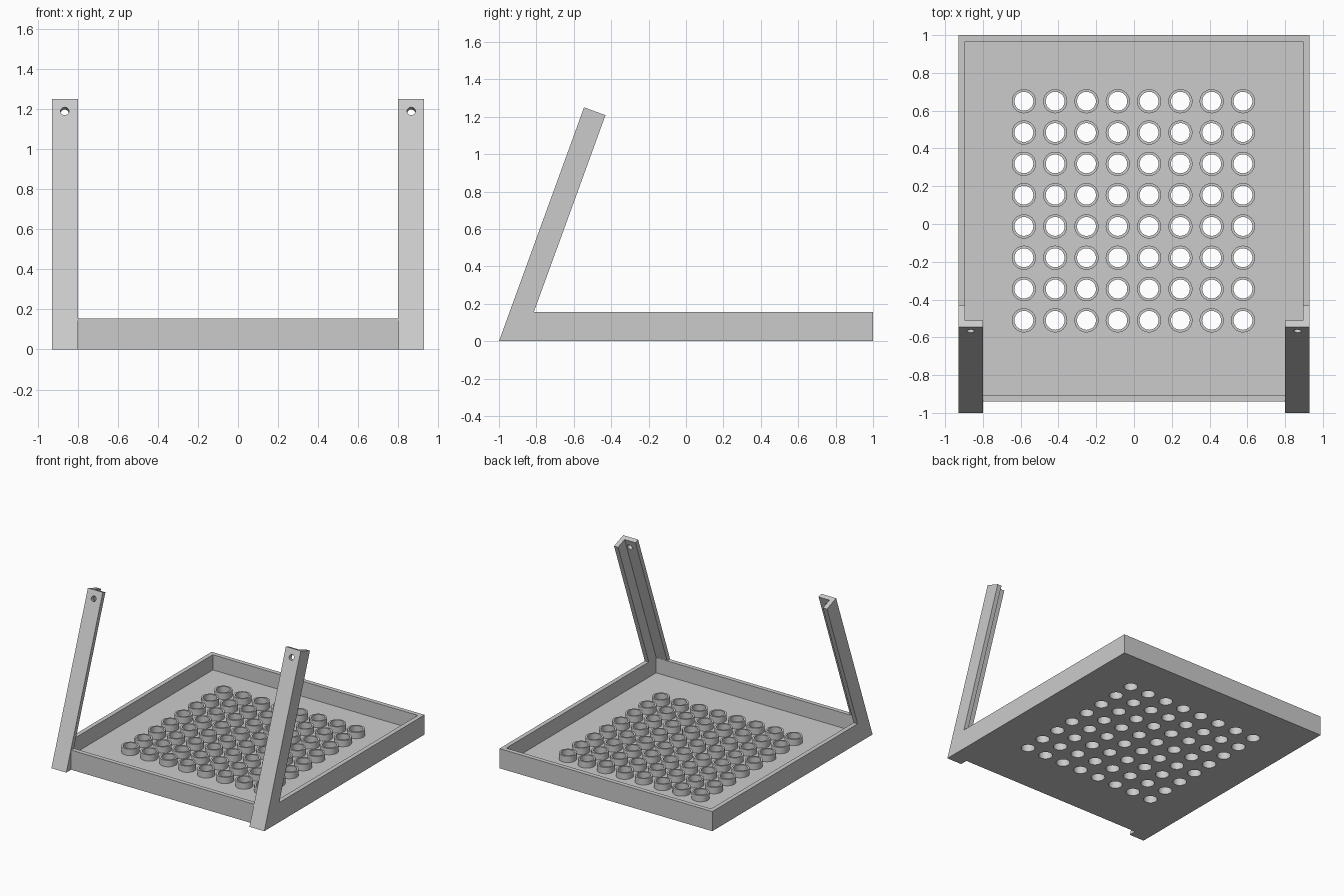
import bpy
import bmesh
import math
from mathutils import Matrix

cube = bpy.data.objects.get("Cube")
if cube:
    bpy.data.objects.remove(cube, do_unlink=True)

grey = bpy.data.materials.new("light_grey")
grey.use_nodes = True
grey.diffuse_color = (0.6, 0.6, 0.6, 1)
grey.node_tree.nodes["Principled BSDF"].inputs["Base Color"].default_value = (0.6, 0.6, 0.6, 1)

HALF_X, FRONT, BACK = 0.93, -0.94, 1.0
RIM, WALL, FLOOR = 0.155, 0.035, 0.035
LEAN = math.radians(20)
ARM_IN, ARM_DEPTH, ARM_LEN = 0.80, 0.122, 1.25 / math.cos(LEAN)


def rect(x0, y0, x1, y1):
    return [(x0, y0), (x1, y0), (x1, y1), (x0, y1)]


def circle(cx, cy, r, n=32):
    return [(cx + r * math.cos(math.tau * i / n), cy + r * math.sin(math.tau * i / n))
            for i in range(n)]


def slab(name, loops, z0, z1, matrix=Matrix.Identity(4)):
    """Flat outline with holes, given thickness from z0 to z1."""
    curve = bpy.data.curves.new(name, "CURVE")
    curve.dimensions = "2D"
    curve.fill_mode = "BOTH"
    curve.extrude = (z1 - z0) / 2
    for loop in loops:
        spline = curve.splines.new("POLY")
        spline.points.add(len(loop) - 1)
        for point, (x, y) in zip(spline.points, loop):
            point.co = (x, y, 0, 1)
        spline.use_cyclic_u = True
    temp = bpy.data.objects.new(name + "_outline", curve)
    bpy.context.collection.objects.link(temp)
    graph = bpy.context.evaluated_depsgraph_get()
    mesh = bpy.data.meshes.new_from_object(temp.evaluated_get(graph))
    bpy.data.objects.remove(temp, do_unlink=True)
    bpy.data.curves.remove(curve)

    bm = bmesh.new()
    bm.from_mesh(mesh)
    bmesh.ops.remove_doubles(bm, verts=bm.verts, dist=0.0001)
    bm.transform(matrix @ Matrix.Translation((0, 0, (z0 + z1) / 2)))
    bmesh.ops.recalc_face_normals(bm, faces=bm.faces)
    bm.to_mesh(mesh)
    bm.free()
    mesh.materials.clear()
    mesh.materials.append(grey)
    obj = bpy.data.objects.new(name, mesh)
    bpy.context.collection.objects.link(obj)
    bpy.ops.object.select_all(action="DESELECT")
    obj.select_set(True)
    bpy.context.view_layer.objects.active = obj
    bpy.ops.object.shade_smooth_by_angle(angle=math.radians(30))
    return obj


# Tray: perforated floor, rim wall and a raised collar round each hole
outer = rect(-HALF_X, FRONT, HALF_X, BACK)
inner = rect(-HALF_X + WALL, FRONT + WALL, HALF_X - WALL, BACK - WALL)
centres = [(-0.583 + 0.1657 * i, -0.51 + 0.1657 * j) for i in range(8) for j in range(8)]
holes = [circle(x, y, 0.05) for x, y in centres]
collars = [circle(x, y, 0.064) for x, y in centres]
slab("tray_floor", [inner] + holes, 0, FLOOR)
slab("tray_wall", [outer, inner], 0, RIM)
slab("hole_collars", collars + holes, FLOOR, FLOOR + 0.05)

# Leaning arms: L-shaped section with a bolt hole near the top
side_frame = Matrix(((0, 0, 1, 0), (1, 0, 0, 0), (0, 1, 0, 0), (0, 0, 0, 1)))
lean_frame = Matrix.Translation((0, -1, 0)) @ Matrix.Rotation(math.pi / 2 - LEAN, 4, "X")
tip_y, tip_z = -1 + ARM_LEN * math.sin(LEAN), ARM_LEN * math.cos(LEAN)
flange = [(-1, 0), (tip_y, tip_z),
          (tip_y + ARM_DEPTH * math.cos(LEAN), tip_z - ARM_DEPTH * math.sin(LEAN)),
          (-1 + ARM_DEPTH / math.cos(LEAN), 0)]
foot = [(-1, 0), (-1 + RIM * math.tan(LEAN), RIM), (FRONT + WALL, RIM), (FRONT + WALL, 0)]

for side, s in (("left", 1), ("right", -1)):
    x_in, x_wall, x_out = s * ARM_IN, s * (HALF_X - WALL), s * HALF_X
    slab(side + "_arm_flange", [flange], min(x_wall, x_out), max(x_wall, x_out), side_frame)
    slab(side + "_arm_foot", [foot], min(x_in, x_wall), max(x_in, x_wall), side_frame)
    plate = rect(min(x_in, x_wall), 0.12, max(x_in, x_wall), ARM_LEN)
    bolt_hole = circle(s * 0.865, 1.19 / math.cos(LEAN), 0.021)
    slab(side + "_arm_plate", [plate, bolt_hole], -WALL, 0, lean_frame)
